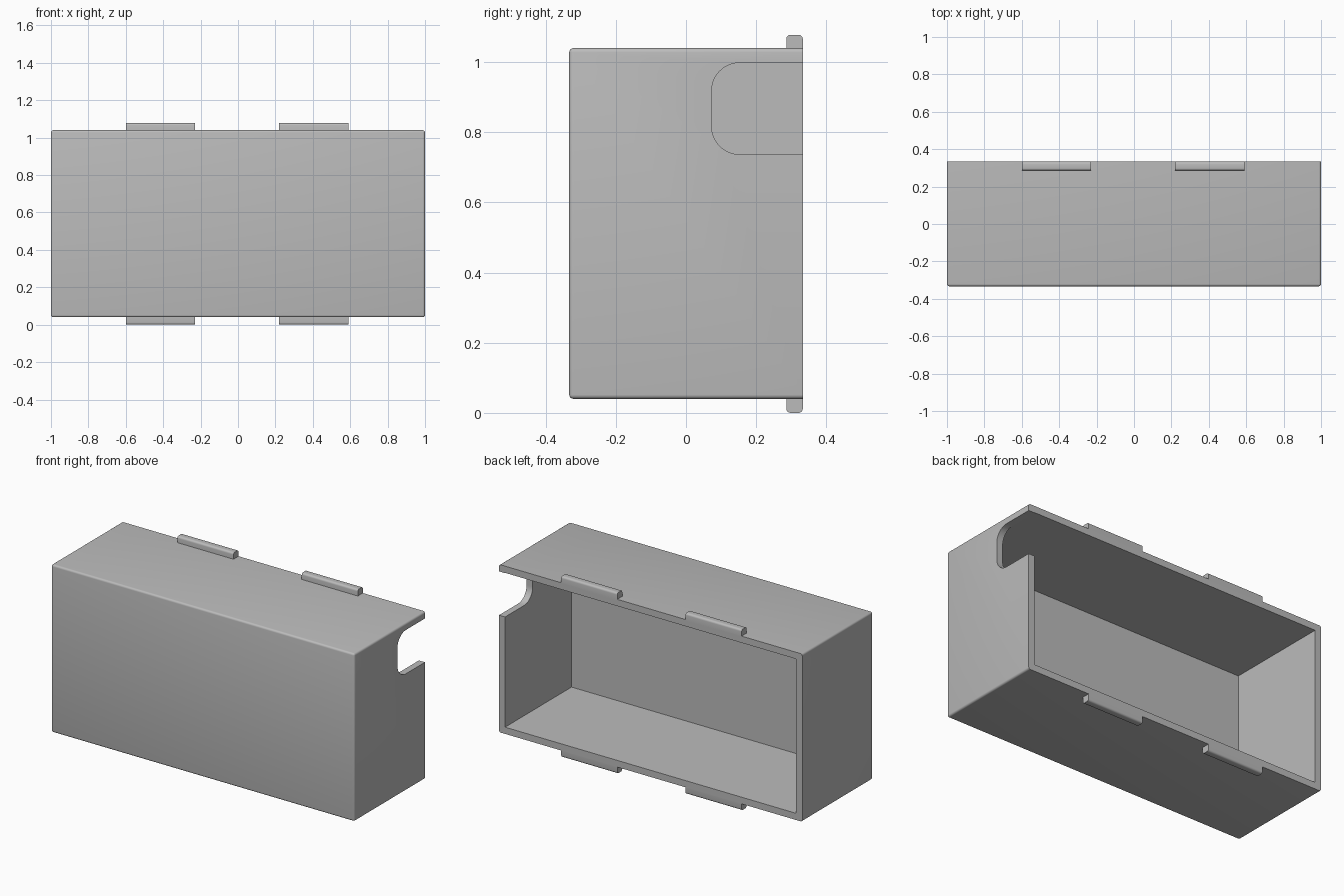
import bpy
import bmesh
from mathutils import Matrix, Vector

if "Cube" in bpy.data.objects:
    bpy.data.objects.remove(bpy.data.objects["Cube"], do_unlink=True)

WALL = 0.04
BACK = 0.333
BOTTOM, TOP = 0.04, 1.04
ROUND = 0.012

grey = bpy.data.materials.new("plain grey")
grey.use_nodes = True
colour = (0.5, 0.5, 0.5, 1)
grey.diffuse_color = colour
grey.node_tree.nodes["Principled BSDF"].inputs["Base Color"].default_value = colour


def block(name, low, high, radius=0, rounded=None, segments=4):
    """Box between two corners; edges picked by the rule get rounded."""
    low, high = Vector(low), Vector(high)
    bm = bmesh.new()
    bmesh.ops.create_cube(bm, size=1)
    size = high - low
    bmesh.ops.transform(
        bm, verts=bm.verts,
        matrix=Matrix.Translation((low + high) / 2) @ Matrix.Diagonal((*size, 1)))
    if rounded:
        edges = [e for e in bm.edges
                 if rounded((e.verts[0].co + e.verts[1].co) / 2)]
        bmesh.ops.bevel(bm, geom=edges, offset=radius, segments=segments,
                        profile=0.5, affect='EDGES')
    mesh = bpy.data.meshes.new(name)
    bm.to_mesh(mesh)
    bm.free()
    mesh.materials.append(grey)
    obj = bpy.data.objects.new(name, mesh)
    bpy.context.collection.objects.link(obj)
    return obj


def activate(obj):
    bpy.ops.object.select_all(action='DESELECT')
    obj.select_set(True)
    bpy.context.view_layer.objects.active = obj


def cut(obj, cutter):
    mod = obj.modifiers.new("cut", 'BOOLEAN')
    mod.operation = 'DIFFERENCE'
    mod.solver = 'EXACT'
    mod.object = cutter
    activate(obj)
    bpy.ops.object.modifier_apply(modifier=mod.name)
    bpy.data.objects.remove(cutter, do_unlink=True)


def smooth(obj):
    activate(obj)
    bpy.ops.object.shade_smooth_by_angle(angle=0.6)


# Housing shell: every edge rounded except around the open back
housing = block("housing", (-1, -BACK, BOTTOM), (1, BACK, TOP), ROUND,
                lambda c: c.y < BACK - 0.01)

# Hollow interior, open to the back
cut(housing, block("cavity", (-1 + WALL, -BACK + WALL, BOTTOM + WALL),
                   (1 - WALL, BACK + 0.1, TOP - WALL)))

# Cable notch in the left wall, with rounded inner corners
notch_low, notch_top, notch_front = 0.737, 0.998, 0.073
cut(housing, block("notch", (0.9, notch_front, notch_low),
                   (1.1, BACK + 0.1, notch_top), 0.08,
                   lambda c: c.y < 0.1 and abs(c.x - 1) < 0.01, 10))
smooth(housing)

# Snap tabs along the back rim, above and below
tab_height = 0.038
for side, x in (("right", -0.6), ("left", 0.22)):
    for level, base, tip in (("upper", TOP, TOP + tab_height),
                             ("lower", BOTTOM, 0)):
        root = base + (0.01 if tip < base else -0.01)
        tab = block(f"{level}_{side}_tab",
                    (x, BACK - 0.047, min(root, tip)),
                    (x + 0.37, BACK, max(root, tip)), ROUND,
                    lambda c: abs(c.z - tip) < 0.001
                    and abs(c.x - x - 0.185) < 0.01)
        smooth(tab)
